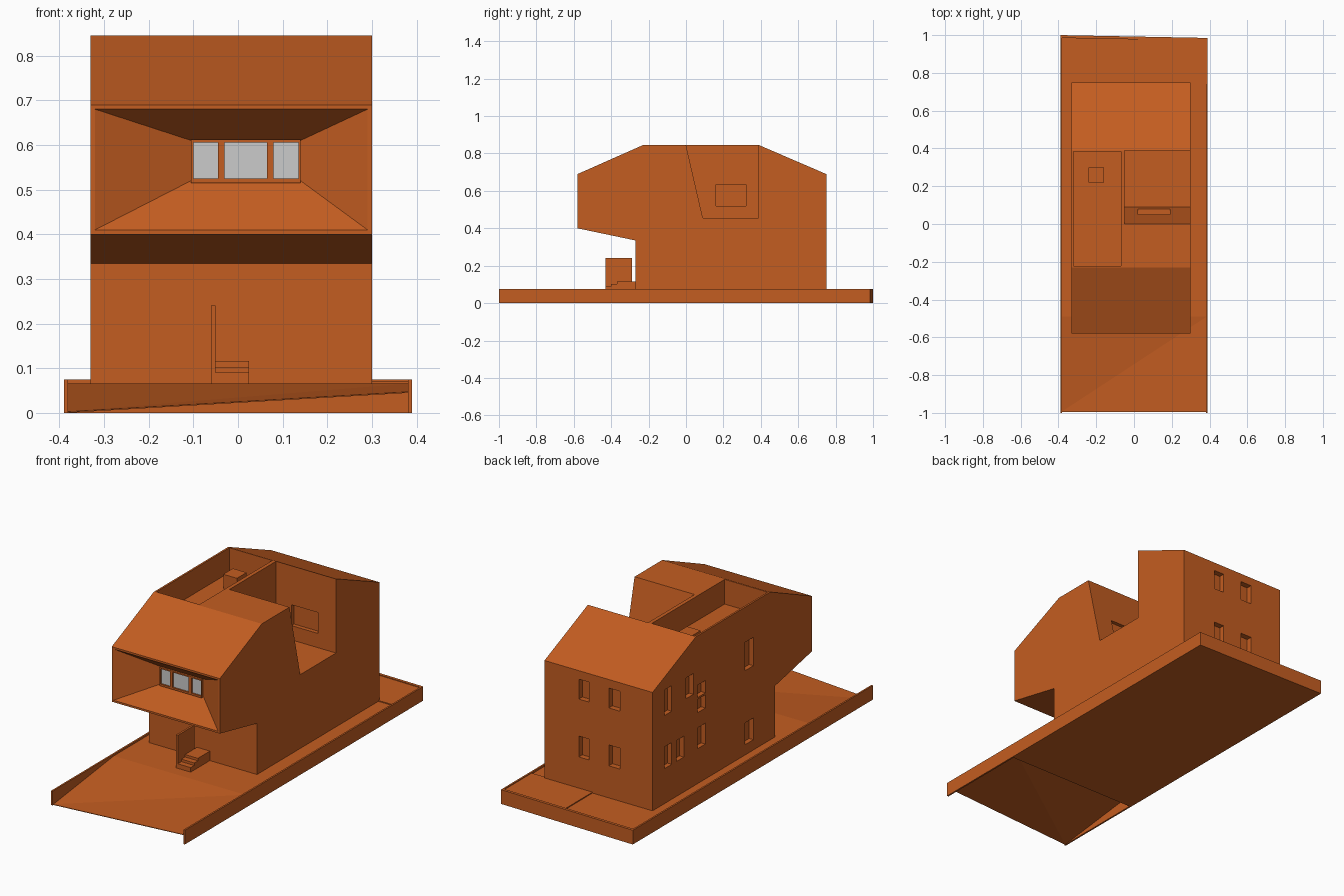
import bpy, bmesh

if "Cube" in bpy.data.objects:
    bpy.data.objects.remove(bpy.data.objects["Cube"])

orange = bpy.data.materials.new("orange_render")
orange.diffuse_color = (0.55, 0.11, 0.015, 1)
orange.use_nodes = True
orange.node_tree.nodes["Principled BSDF"].inputs["Base Color"].default_value = orange.diffuse_color


def loft(name, rings, mat=orange):
    """Closed solid through rings of equal point count."""
    bm = bmesh.new()
    vs = [[bm.verts.new(p) for p in r] for r in rings]
    n = len(rings[0])
    for a, b in zip(vs, vs[1:]):
        for i in range(n):
            j = (i + 1) % n
            bm.faces.new((a[i], a[j], b[j], b[i]))
    bm.faces.new(vs[0])
    bm.faces.new(vs[-1])
    bmesh.ops.recalc_face_normals(bm, faces=bm.faces)
    me = bpy.data.meshes.new(name)
    bm.to_mesh(me)
    bm.free()
    if mat:
        me.materials.append(mat)
    ob = bpy.data.objects.new(name, me)
    bpy.context.collection.objects.link(ob)
    return ob


def prism(name, profile, x0, x1, mat=orange):
    return loft(name, [[(x, y, z) for y, z in profile] for x in (x0, x1)], mat)


def box(name, x0, x1, y0, y1, z0, z1, mat=orange):
    return prism(name, [(y0, z0), (y1, z0), (y1, z1), (y0, z1)], x0, x1, mat)


def rect(x0, x1, z0, z1, y):
    return [(x0, y, z0), (x1, y, z0), (x1, y, z1), (x0, y, z1)]


def cut(target, cutter):
    cutter.hide_render = True
    mod = target.modifiers.new("cut", 'BOOLEAN')
    mod.operation = 'DIFFERENCE'
    mod.solver = 'EXACT'
    mod.object = cutter
    bpy.context.view_layer.objects.active = target
    bpy.ops.object.modifier_apply(modifier=mod.name)
    bpy.data.objects.remove(cutter)


# House body: side profile extruded across the width
house = prism("house_body", [(-.27, .05), (-.27, .335), (-.58, .40), (-.58, .69), (-.23, .845),
                             (.39, .845), (.75, .69), (.75, .05)], -.33, .30)

# Roof terrace and side courtyard
cut(house, box("terrace_cut", -.32, -.07, -.222, .385, .715, 1))
cut(house, prism("courtyard_cut", [(-.0127, .90), (.09, .455), (.388, .455), (.388, .90)], -.05, .4))

# Courtyard windows: side wall, back wall, sloping wall
cut(house, box("side_window_cut", -.068, .0, .16, .32, .52, .635))
cut(house, box("back_window_cut", .04, .195, .35, .41, .53, .64))
cut(house, box("slope_window_cut", .02, .19, .03, .12, .50, .63))

# Funnel-shaped front bay
cut(house, loft("bay_cut", [rect(-.32, .29, .41, .68, -.7), rect(-.32, .29, .41, .68, -.58),
                            rect(-.105, .14, .52, .61, -.49)]))

# Back windows (x0, x1, z0, z1)
for x0, x1 in ((.04, .10), (-.14, -.075)):
    for z0, z1 in ((.54, .645), (.235, .345)):
        cut(house, box("window_cut", x0, x1, .72, .80, z0, z1))

# Left side windows (y0, y1, z0, z1)
for y0, y1, z0, z1 in ((.59, .65, .53, .665), (.41, .47, .55, .66), (.31, .375, .44, .585),
                       (-.09, -.02, .51, .66), (.59, .65, .25, .365), (.49, .55, .25, .36),
                       (.31, .375, .25, .36), (-.09, -.02, .12, .235)):
    deep = -.305
    cut(house, box("window_cut", -.40, deep, y0, y1, z0, z1))
    # Mid rail in the tall stair window
    if z0 == .44:
        box("window_rail", -.33, deep, y0, y1, .51, .52)

# Front bay window: grey panes in a frame
for x0, x1 in ((-.10, -.045), (-.03, .065), (.08, .135)):
    box("front_pane", x0, x1, -.495, -.485, .525, .605, None)
for x0, x1 in ((-.105, -.10), (-.045, -.03), (.065, .08), (.135, .14)):
    box("front_frame_post", x0, x1, -.503, -.485, .52, .61)
for z0, z1 in ((.515, .525), (.605, .612)):
    box("front_frame_rail", -.105, .14, -.503, -.485, z0, z1)

# Roof terrace skylight
box("skylight", -.24, -.16, .22, .30, .71, .79)

# Entrance steps and screen wall
prism("entrance_steps", [(-.43, .05), (-.43, .09), (-.40, .09), (-.40, .103), (-.37, .103),
                         (-.37, .116), (-.265, .116), (-.265, .05)], -.05, .025)
box("entrance_screen", -.061, -.05, -.43, -.29, .05, .24)

# Plot: ground slab with low rim walls
plot = [box("ground_slab", -.385, .385, -.49, .995, 0, .066),
        box("back_rim", -.39, .39, .985, 1.0, 0, .075),
        box("left_rim", -.39, -.381, -1, 1.0, 0, .075),
        box("right_rim", .381, .39, -1, 1.0, 0, .075),
        box("back_paving", .02, .385, .74, .99, .06, .071)]
for ob in plot:
    for v in ob.data.vertices:
        if v.co.y > .9:
            v.co.y -= .015 * (v.co.x + .39) / .78

# Twisted driveway sloping down to the street
me = bpy.data.meshes.new("driveway")
me.from_pydata([(-.385, -.49, .066), (.385, -.49, .066), (.385, -.995, .048), (-.385, -.995, .003)],
               [], [(0, 3, 1), (1, 3, 2)])
me.materials.append(orange)
drive = bpy.data.objects.new("driveway", me)
bpy.context.collection.objects.link(drive)
sol = drive.modifiers.new("thickness", 'SOLIDIFY')
sol.thickness = .003
